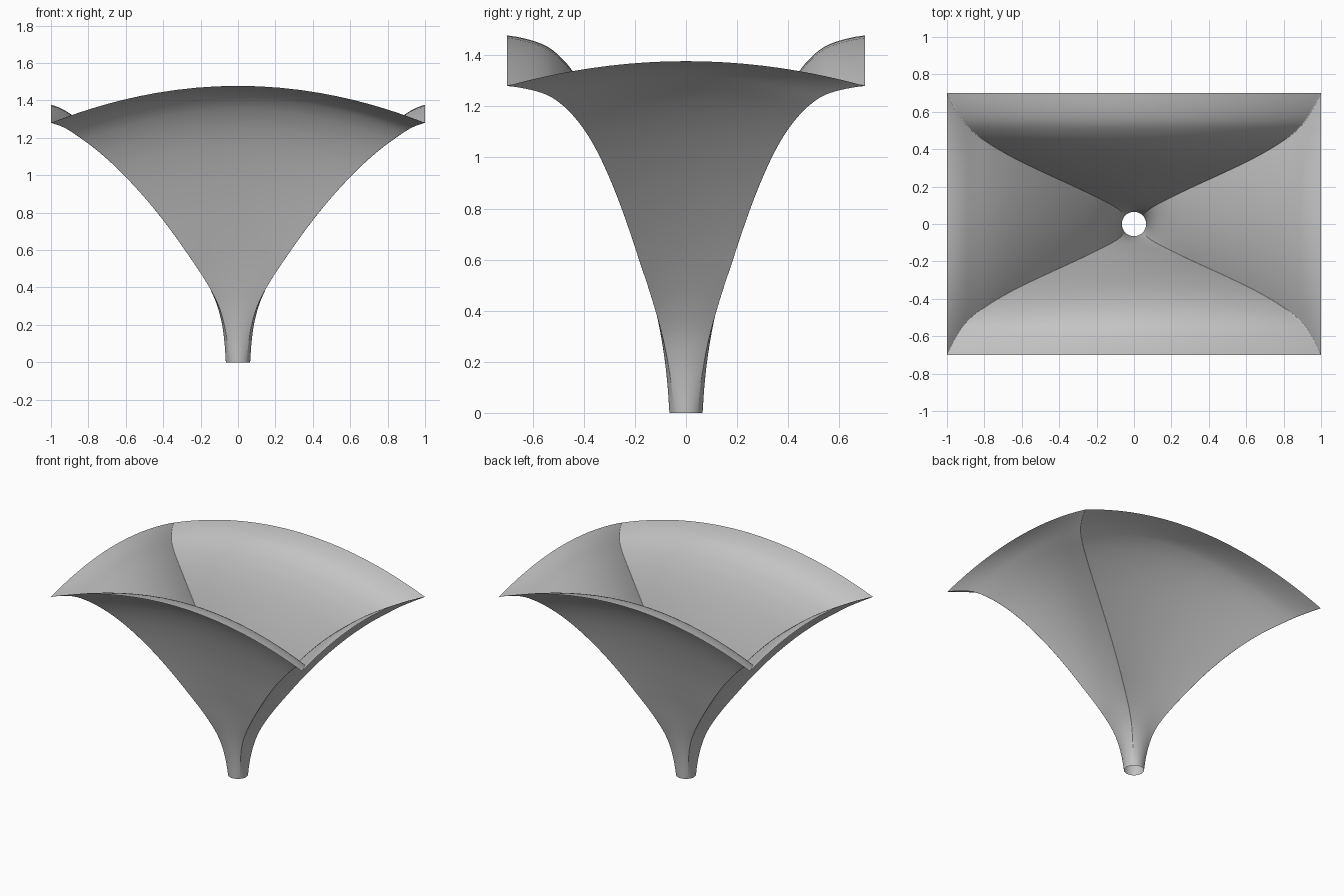
import bpy, bmesh, math
from mathutils import Vector

cube = bpy.data.objects.get("Cube")
if cube:
    bpy.data.objects.remove(cube, do_unlink=True)

# Corner ridge path: half width, half depth, height
RIDGE = [(.065, .065, 0), (.072, .072, .1), (.086, .084, .2), (.114, .102, .3),
         (.161, .126, .4), (.219, .153, .5), (.284, .184, .6), (.355, .217, .7),
         (.432, .252, .8), (.516, .291, .9), (.609, .336, 1), (.692, .38, 1.08),
         (.775, .43, 1.15), (.858, .49, 1.21), (.926, .565, 1.253), (1, .7, 1.28)]
RIM_EXIT = (1.06, .87, 1.282)        # direction in which the ridge leaves the rim
TOP = RIDGE[-1][2]
ARCH_FRONT, ARCH_SIDE = .198, .097   # rise of the rim above its corners
STEPS, SEGS = 4, 28


def smooth_path(points, steps):
    """Catmull-Rom curve through the points."""
    p = [Vector(q) for q in points]
    p = [2 * p[0] - p[1]] + p + [Vector(RIM_EXIT)]
    path = []
    for a, b, c, d in zip(p, p[1:], p[2:], p[3:]):
        for i in range(steps):
            t = i / steps
            path.append(b + (c - a) * t / 2 + (a - b * 2.5 + c * 2 - d / 2) * t * t
                        + (b * 1.5 - a / 2 - c * 1.5 + d / 2) * t ** 3)
    return path + [p[-2]]


def ring(w, d, z):
    """Closed section: an ellipse low down, a rectangle with arched sides above."""
    round_part = max(0, 1 - z / .6) ** 1.6
    lift = (z / TOP) ** 1.5
    points = []
    for side in range(4):
        across, out, arch = (w, d, ARCH_FRONT) if side % 2 == 0 else (d, w, ARCH_SIDE)
        for i in range(SEGS):
            # points crowd towards the ridges to keep them crisp
            u = math.sin((i / SEGS - .5) * math.pi)
            a = u * math.pi / 4
            s = across * (u + (math.sin(a) - u) * round_part)
            o = out * (1 + (math.cos(a) - 1) * round_part)
            h = z + arch * (1 - u * u) * lift
            points.append([(s, -o, h), (o, s, h), (-s, o, h), (-o, -s, h)][side])
    return points


# Flared shell, open at the neck and at the rim
bm = bmesh.new()
rings = [[bm.verts.new(p) for p in ring(*q)] for q in smooth_path(RIDGE, STEPS)]
for low, high in zip(rings, rings[1:]):
    n = len(low)
    for i in range(n):
        j = (i + 1) % n
        bm.faces.new((low[i], low[j], high[j], high[i]))

# Smooth all over, so the corner ridges blend softly
for face in bm.faces:
    face.smooth = True
mesh = bpy.data.meshes.new("flared_shell")
bm.to_mesh(mesh)
bm.free()
shell = bpy.data.objects.new("flared_shell", mesh)
bpy.context.collection.objects.link(shell)

# Plain grey colour
grey = bpy.data.materials.new("plain_grey")
grey.use_nodes = True
grey.diffuse_color = (.55, .55, .55, 1)
grey.node_tree.nodes["Principled BSDF"].inputs["Base Color"].default_value = (.55, .55, .55, 1)
mesh.materials.append(grey)
